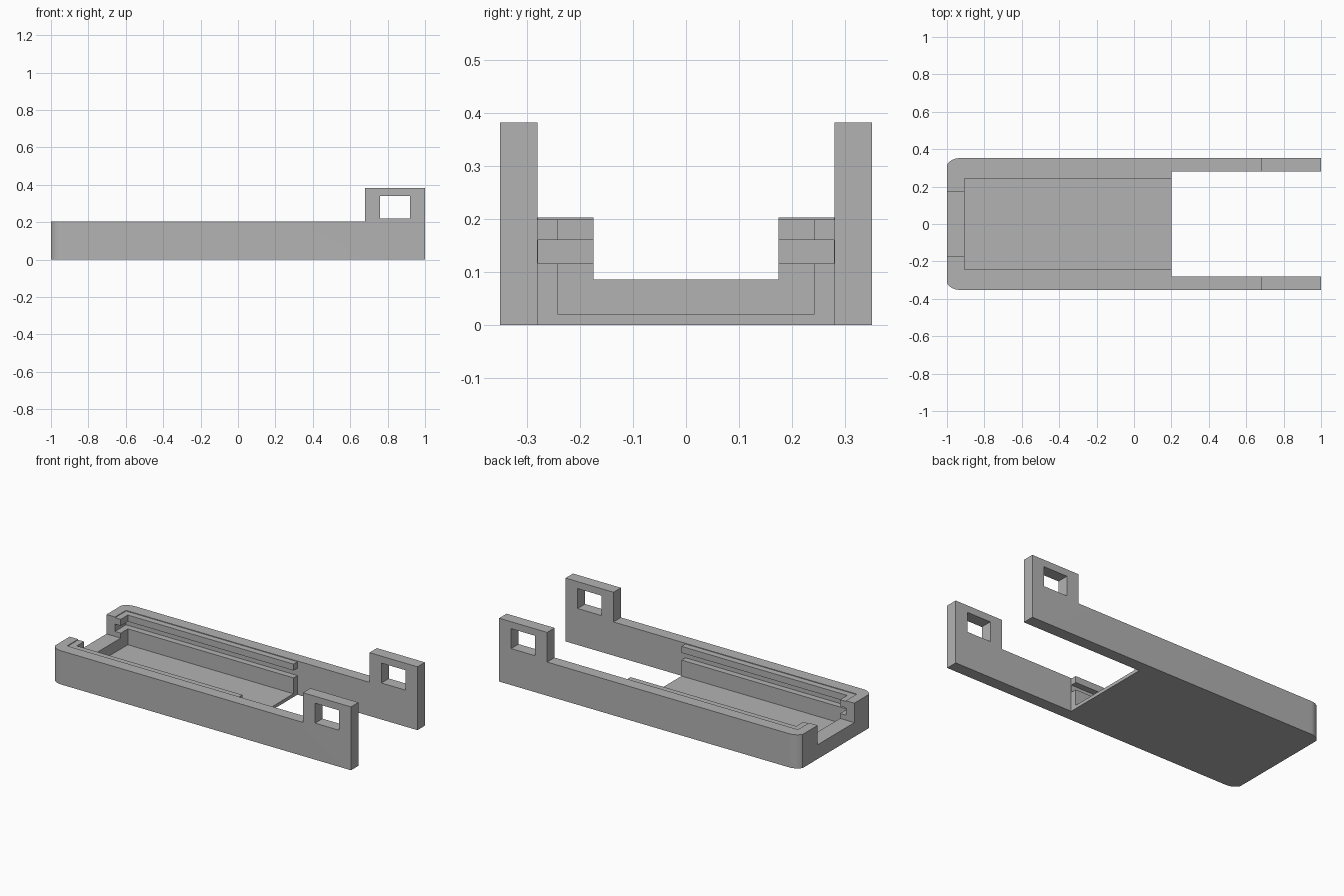
import bpy
import bmesh
import math

if "Cube" in bpy.data.objects:
    bpy.data.objects.remove(bpy.data.objects["Cube"], do_unlink=True)

# Main dimensions
HALF_W, ARM_IN = 0.352, 0.281
RIM_Z, TAB_Z = 0.203, 0.382
FLOOR_END, TAB_X = 0.20, 0.68
RADIUS, END_HALF = 0.08, 0.317

grey = bpy.data.materials.new("plain grey")
grey.use_nodes = True
colour = (0.45, 0.45, 0.45, 1)
grey.diffuse_color = colour
grey.node_tree.nodes["Principled BSDF"].inputs["Base Color"].default_value = colour


def add_object(name, bm):
    mesh = bpy.data.meshes.new(name)
    bmesh.ops.recalc_face_normals(bm, faces=bm.faces)
    bm.to_mesh(mesh)
    bm.free()
    obj = bpy.data.objects.new(name, mesh)
    bpy.context.collection.objects.link(obj)
    mesh.materials.append(grey)
    return obj


def prism(name, outline, z0, z1):
    """Extrude a plan outline from z0 to z1."""
    bm = bmesh.new()
    face = bm.faces.new([bm.verts.new((x, y, z0)) for x, y in outline])
    top = bmesh.ops.extrude_face_region(bm, geom=[face])["geom"]
    verts = [v for v in top if isinstance(v, bmesh.types.BMVert)]
    bmesh.ops.translate(bm, verts=verts, vec=(0, 0, z1 - z0))
    return add_object(name, bm)


def cut(target, name, x0, x1, half_y, z0, z1):
    """Subtract a box centred on y = 0."""
    box = prism(name, [(x0, -half_y), (x1, -half_y), (x1, half_y), (x0, half_y)], z0, z1)
    box.hide_render = True
    mod = target.modifiers.new(name, "BOOLEAN")
    mod.operation, mod.solver, mod.object = "DIFFERENCE", "EXACT", box
    bpy.context.view_layer.objects.active = target
    bpy.ops.object.modifier_apply(modifier=name)
    bpy.data.objects.remove(box, do_unlink=True)


# Plan of the tray with two arms and rounded corners at the closed end
centre_y = HALF_W - RADIUS
sweep = math.acos((END_HALF - centre_y) / RADIUS)
centre_x = -1 + RADIUS * math.sin(sweep)
side = [(FLOOR_END, ARM_IN), (1, ARM_IN), (1, HALF_W)]
for i in range(13):
    a = sweep * i / 12
    side.append((centre_x - RADIUS * math.sin(a), centre_y + RADIUS * math.cos(a)))
outline = side + [(x, -y) for x, y in reversed(side)]
tray = prism("sliding_tray", outline, 0, TAB_Z)

# Lower the rim so only the end tabs stay tall
cut(tray, "above_rim", -1.2, TAB_X, 0.5, RIM_Z, 0.6)
# Inner cavity, lid groove, shallow top step and end notch
cut(tray, "cavity", -0.905, 0.3, 0.243, 0.02, 0.5)
cut(tray, "lid_groove", -0.943, 0.3, 0.28, 0.116, 0.16)
cut(tray, "top_step", -0.943, 0.3, 0.28, 0.199, 0.5)
cut(tray, "end_notch", -1.2, -0.8, 0.175, 0.086, 0.5)
# Window through both tabs
cut(tray, "tab_window", 0.76, 0.92, 0.5, 0.22, 0.34)

bpy.ops.object.select_all(action="DESELECT")
tray.select_set(True)
bpy.context.view_layer.objects.active = tray
bpy.ops.object.shade_smooth_by_angle(angle=math.radians(25))
